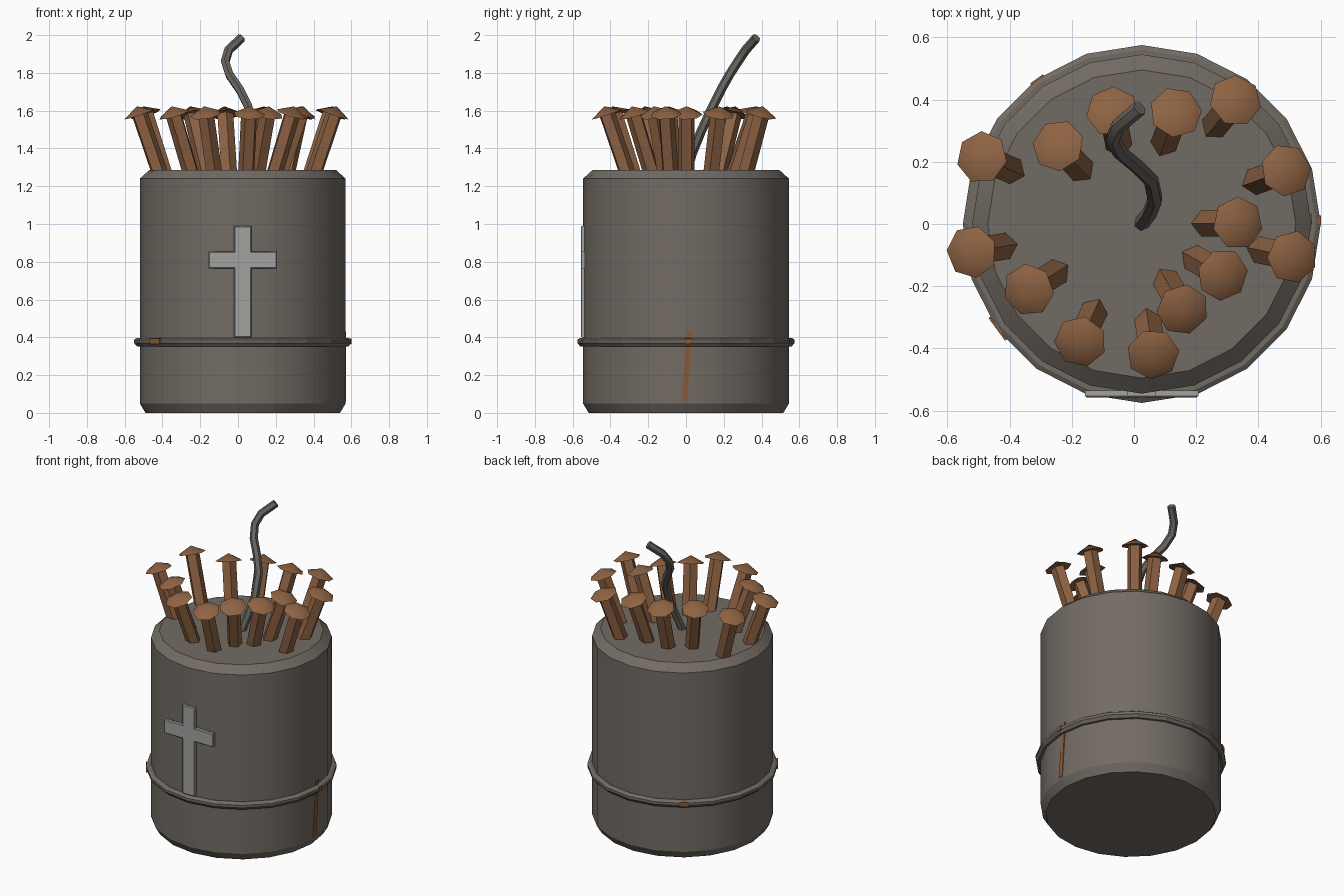
import bpy, bmesh, math
from mathutils import Vector, Matrix

if "Cube" in bpy.data.objects:
    bpy.data.objects.remove(bpy.data.objects["Cube"])

CX = 0.025  # canister axis sits slightly right of centre


def material(name, rgb):
    m = bpy.data.materials.new(name)
    m.diffuse_color = (*rgb, 1)
    m.use_nodes = True
    m.node_tree.nodes["Principled BSDF"].inputs["Base Color"].default_value = m.diffuse_color
    return m


STEEL = material("dull_steel", (0.17, 0.148, 0.127))
PALE = material("pale_metal", (0.36, 0.36, 0.35))
RUST = material("rusty_nail", (0.275, 0.125, 0.057))
STREAK = material("rust_streak", (0.26, 0.105, 0.035))
CORD = material("grey_cord", (0.14, 0.13, 0.115))


def finish(bm, name, mat, smooth=None):
    bmesh.ops.recalc_face_normals(bm, faces=bm.faces)
    me = bpy.data.meshes.new(name)
    bm.to_mesh(me)
    bm.free()
    me.materials.append(mat)
    ob = bpy.data.objects.new(name, me)
    bpy.context.collection.objects.link(ob)
    if smooth:
        bpy.ops.object.select_all(action='DESELECT')
        ob.select_set(True)
        bpy.context.view_layer.objects.active = ob
        bpy.ops.object.shade_smooth_by_angle(angle=math.radians(smooth))
    return ob


def lathe(name, profile, sides, mat, closed=False, smooth=None):
    """Sweep (radius, z) points round the canister axis."""
    bm = bmesh.new()
    rings = [[bm.verts.new((CX + r * math.cos(2 * math.pi * i / sides),
                            r * math.sin(2 * math.pi * i / sides), z))
              for i in range(sides)] for r, z in profile]
    pairs = list(zip(rings, rings[1:]))
    if closed:
        pairs.append((rings[-1], rings[0]))
    else:
        bm.faces.new(rings[0])
        bm.faces.new(rings[-1])
    for a, b in pairs:
        for i in range(sides):
            j = (i + 1) % sides
            bm.faces.new((a[i], a[j], b[j], b[i]))
    return finish(bm, name, mat, smooth)


def box(name, size, matrix, mat):
    bm = bmesh.new()
    bmesh.ops.create_cube(bm, size=1, matrix=matrix @ Matrix.Diagonal((*size, 1)))
    return finish(bm, name, mat)


# Canister with chamfered rims, and the band round it
lathe("canister", [(0.515, 0), (0.545, 0.05), (0.545, 1.24), (0.495, 1.285)],
      20, STEEL, smooth=30)
lathe("band", [(0.53, 0.352), (0.56, 0.352), (0.575, 0.37), (0.575, 0.387),
               (0.56, 0.397), (0.53, 0.397)], 20, STEEL, closed=True)

# Cross plate: one outline, extruded and lightly bevelled
w, a = 0.046, 0.182
outline = [(-w, 0.40), (w, 0.40), (w, 0.765), (a, 0.765), (a, 0.855), (w, 0.855),
           (w, 0.99), (-w, 0.99), (-w, 0.855), (-a, 0.855), (-a, 0.765), (-w, 0.765)]
bm = bmesh.new()
face = bm.faces.new([bm.verts.new((CX + x, -0.535, z)) for x, z in outline])
ext = bmesh.ops.extrude_face_region(bm, geom=[face])
front = [v for v in ext["geom"] if isinstance(v, bmesh.types.BMVert)]
bmesh.ops.translate(bm, verts=front, vec=(0, -0.022, 0))
edges = [e for e in bm.edges if all(v in front for v in e.verts)]
bmesh.ops.bevel(bm, geom=edges, offset=0.005, segments=1, affect='EDGES')
finish(bm, "cross", PALE)

# Nails leaning outward: head centres seen from above
HEADS = [(-0.49, 0.215), (-0.245, 0.253), (-0.07, 0.363), (0.135, 0.36),
         (0.327, 0.398), (0.49, 0.173), (0.335, 0.003), (0.51, -0.106),
         (0.286, -0.164), (0.157, -0.276), (0.061, -0.42), (-0.173, -0.379),
         (-0.34, -0.212), (-0.523, -0.09)]
LEAN = math.radians(19)
for n, (x, y) in enumerate(HEADS, 1):
    ang = math.atan2(y, x)
    place = (Matrix.Translation((x, y, 1.585)) @ Matrix.Rotation(ang, 4, 'Z')
             @ Matrix.Rotation(LEAN, 4, 'Y'))
    bm = bmesh.new()
    bmesh.ops.create_cone(bm, cap_ends=True, segments=5, radius1=0.045, radius2=0.045,
                          depth=0.36, matrix=place @ Matrix.Translation((0, 0, -0.18))
                          @ Matrix.Rotation(math.pi / 2, 4, 'Z'))
    finish(bm, f"nail_shaft_{n}", RUST)
    bm = bmesh.new()
    bmesh.ops.create_cone(bm, cap_ends=True, segments=7, radius1=0.085, radius2=0,
                          depth=0.045, matrix=place @ Matrix.Translation((0, 0, 0.0175)))
    finish(bm, f"nail_head_{n}", RUST, smooth=30)

# Curling fuse cord
path = [(0.015, -0.01, 1.24), (0.05, 0.035, 1.38), (0.068, 0.08, 1.49),
        (0.055, 0.14, 1.62), (0.01, 0.185, 1.71), (-0.045, 0.23, 1.79),
        (-0.068, 0.275, 1.86), (-0.05, 0.315, 1.92), (0.018, 0.372, 1.985)]
cu = bpy.data.curves.new("fuse", 'CURVE')
cu.dimensions = '3D'
cu.bevel_depth = 0.025
cu.bevel_resolution = 1
cu.use_fill_caps = True
sp = cu.splines.new('POLY')
sp.points.add(len(path) - 1)
for p, co in zip(sp.points, path):
    p.co = (*co, 1)
cu.materials.append(CORD)
fuse = bpy.data.objects.new("fuse", cu)
bpy.context.collection.objects.link(fuse)
bpy.ops.object.select_all(action='DESELECT')
fuse.select_set(True)
bpy.context.view_layer.objects.active = fuse
bpy.ops.object.convert(target='MESH')
bpy.ops.object.shade_smooth_by_angle(angle=math.radians(30))

# Rust streak down the right side, and rust chips on the band
box("rust_streak", (0.008, 0.03, 0.37),
    Matrix.Translation((0.568, 0.005, 0.245)) @ Matrix.Rotation(math.radians(-4), 4, 'X'), STREAK)
for n, (deg, width) in enumerate([(0, 0.03), (126, 0.05), (216, 0.09)], 1):
    box(f"band_rust_{n}", (0.008, width, 0.03),
        Matrix.Translation((CX, 0, 0)) @ Matrix.Rotation(math.radians(deg), 4, 'Z')
        @ Matrix.Translation((0.572, 0.012 if n == 1 else 0, 0.38)), STREAK)
